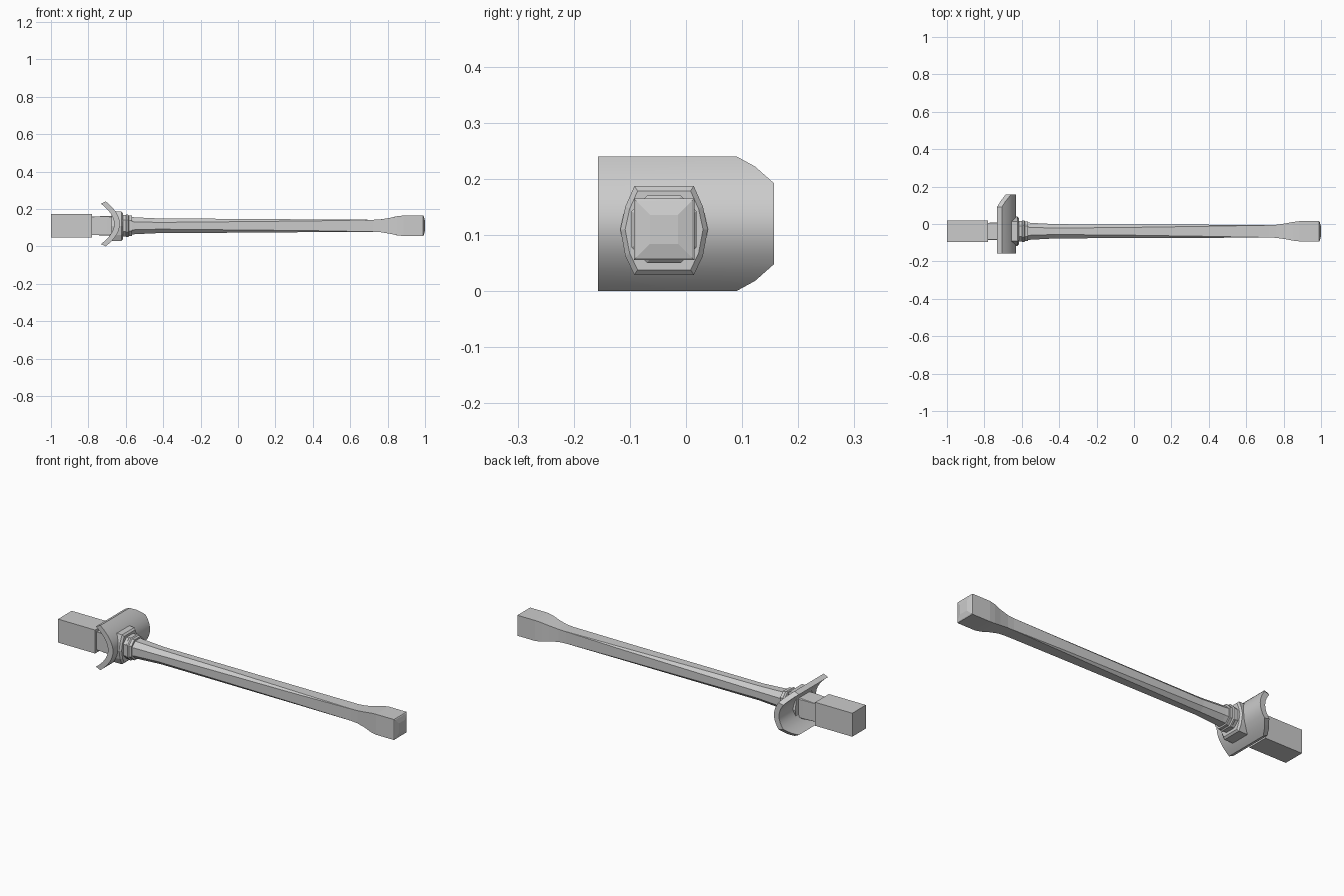
import bpy, bmesh

if "Cube" in bpy.data.objects:
    bpy.data.objects.remove(bpy.data.objects["Cube"])

CY, CZ = -0.039, 0.110   # axis of the long bar


def make_object(name, bm, smooth=False):
    bmesh.ops.remove_doubles(bm, verts=bm.verts, dist=0.0004)
    bmesh.ops.recalc_face_normals(bm, faces=bm.faces)
    me = bpy.data.meshes.new(name)
    bm.to_mesh(me)
    bm.free()
    ob = bpy.data.objects.new(name, me)
    bpy.context.collection.objects.link(ob)
    if smooth:
        bpy.ops.object.select_all(action='DESELECT')
        ob.select_set(True)
        bpy.context.view_layer.objects.active = ob
        bpy.ops.object.shade_smooth_by_angle(angle=0.5)
    return ob


def loft_sections(name, sections, smooth=False):
    """Skin a list of closed rings of (x, y, z) points and cap both ends."""
    bm = bmesh.new()
    rings = [[bm.verts.new(p) for p in s] for s in sections]
    n = len(rings[0])
    for a, b in zip(rings, rings[1:]):
        for i in range(n):
            j = (i + 1) % n
            bm.faces.new((a[i], a[j], b[j], b[i]))
    bm.faces.new(rings[0])
    bm.faces.new(rings[-1])
    return make_object(name, bm, smooth)


def chamfered(x, hy, hz, c):
    """Square section with corners cut by c, around the bar axis."""
    c = max(c, 0.0001)
    pts = [(hy, hz - c), (hy - c, hz), (c - hy, hz), (-hy, hz - c),
           (-hy, c - hz), (c - hy, -hz), (hy - c, -hz), (hy, c - hz)]
    return [(x, CY + y, CZ + z) for y, z in pts]


def bar(name, stations):
    return loft_sections(name, [chamfered(*s) for s in stations])


# square butt block and the thinner neck running into the guard
bar("butt_block", [(-1.0, .058, .063, 0), (-.78, .058, .063, 0)])
bar("neck", [(-.79, .045, .048, 0), (-.70, .049, .053, .004),
             (-.64, .049, .053, .008)])

# long shaft: octagonal at the guard, turning square towards the tip
bar("shaft", [(-.60, .050, .050, .026), (-.55, .045, .045, .024),
              (-.42, .038, .039, .021), (0.0, .036, .037, .015),
              (0.40, .035, .034, .008), (0.73, .033, .032, 0)])

# flared square tip with a shallow pyramid cap
bar("tip", [(.72, .033, .032, 0), (.76, .035, .034, 0), (.81, .042, .042, 0),
            (.85, .050, .051, 0), (.885, .054, .055, 0), (.99, .054, .055, 0),
            (.993, .050, .051, 0), (1.0, .025, .026, 0)])

# octagonal ring where the shaft leaves the guard
bar("shaft_ring", [(-.63, .055, .057, .027), (-.60, .055, .057, .027),
                   (-.597, .058, .060, .028), (-.588, .058, .060, .028),
                   (-.583, .053, .055, .026), (-.568, .053, .055, .026)])


# faceted mounting plate on the outside of the guard
def plate(x, s):
    half = [(.053, .077), (.069, .041), (.078, 0), (.069, -.048), (.053, -.081)]
    pts = half + [(-y, z) for y, z in reversed(half)]
    return [(x, CY + y * s, CZ + z * s) for y, z in pts]


loft_sections("guard_plate", [plate(-.675, 1), plate(-.624, 1), plate(-.615, .89)])

# curved guard: bowed plate, right hand side has clipped corners
levels = [0, .12, .24, .36, .48, .6, .68, .77, .85, .93, 1]
levels = [-t for t in reversed(levels[1:])] + levels


def side_limit(t):
    a = abs(t)
    for t0, t1, y0, y1 in ((0, .6, .157, .157), (.6, .85, .157, .123), (.85, 1, .123, .09)):
        if a <= t1:
            return y0 + (y1 - y0) * (a - t0) / (t1 - t0)


def guard_section(t):
    outer = (-.632 - .075 * t * t, .12 + .12 * t)
    inner = (-.662 - .071 * t * t, .12 + .108 * t)
    y = side_limit(t)
    return [(outer[0], -.157, outer[1]), (outer[0], y, outer[1]),
            (inner[0], y, inner[1]), (inner[0], -.157, inner[1])]


loft_sections("curved_guard", [guard_section(t) for t in levels], smooth=True)
